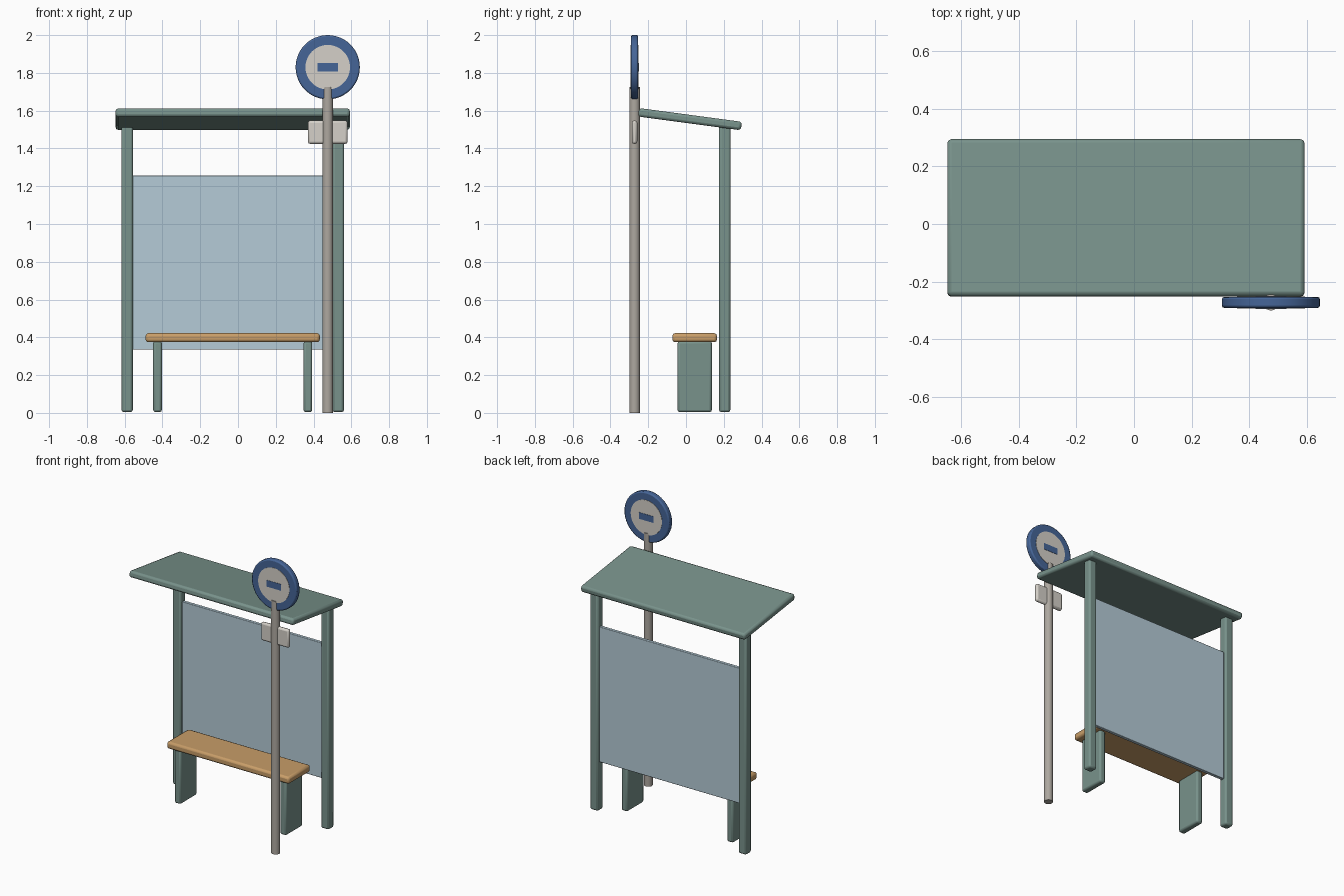
import bpy
from math import radians

if "Cube" in bpy.data.objects:
    bpy.data.objects.remove(bpy.data.objects["Cube"])


def material(name, rgb):
    m = bpy.data.materials.new(name)
    m.diffuse_color = (*rgb, 1)
    m.use_nodes = True
    m.node_tree.nodes["Principled BSDF"].inputs["Base Color"].default_value = m.diffuse_color
    return m


GREEN = material("green_paint", (0.19, 0.29, 0.26))
WOOD = material("wood", (0.58, 0.34, 0.14))
GLASS = material("glass", (0.46, 0.60, 0.68))
STEEL = material("steel", (0.42, 0.39, 0.35))
WHITE = material("white_paint", (0.66, 0.63, 0.58))
BLUE = material("blue_paint", (0.06, 0.13, 0.31))


def finish(name, mat, bevel):
    ob = bpy.context.object
    ob.name = name
    ob.data.materials.append(mat)
    if bevel:
        b = ob.modifiers.new("Bevel", 'BEVEL')
        b.width = bevel
        b.segments = 2
        b.limit_method = 'ANGLE'
        b.angle_limit = radians(40)
    bpy.ops.object.shade_smooth_by_angle(angle=radians(35))
    return ob


def box(name, center, size, mat, bevel=0.012, tilt=0):
    bpy.ops.mesh.primitive_cube_add(size=1, location=center)
    ob = bpy.context.object
    ob.scale = size
    bpy.ops.object.transform_apply(location=False, rotation=False, scale=True)
    ob.rotation_euler.x = tilt
    return finish(name, mat, bevel)


def cylinder(name, center, radius, depth, mat, bevel=0, sides=48, facing_front=False):
    rot = (radians(90), 0, 0) if facing_front else (0, 0, 0)
    bpy.ops.mesh.primitive_cylinder_add(vertices=sides, radius=radius, depth=depth,
                                        location=center, rotation=rot)
    return finish(name, mat, bevel)


MID = -0.028             # centre of the shelter in x
SIGN_X, SIGN_Y, SIGN_Z = 0.475, -0.272, 1.83

# Shelter: sloping roof, two rear posts and the glass panel between them
box("roof", (MID, 0.021, 1.555), (1.24, 0.549, 0.045), GREEN, 0.014, radians(-7.6))
for side, s in (("left", -1), ("right", 1)):
    box(side + "_post", (MID + s * 0.559, 0.205, 0.762), (0.06, 0.06, 1.516), GREEN)
box("glass_panel", (MID, 0.205, 0.796), (1.06, 0.022, 0.922), GLASS, 0.003)

# Bench
box("bench_seat", (MID, 0.046, 0.398), (0.922, 0.236, 0.048), WOOD, 0.014)
for side, s in (("left", -1), ("right", 1)):
    box(side + "_bench_leg", (MID + s * 0.398, 0.046, 0.192), (0.046, 0.182, 0.376), GREEN)

# Stop sign pole with a small plate
cylinder("sign_pole", (SIGN_X, SIGN_Y, 0.8625), 0.028, 1.725, STEEL, sides=24)
box("small_plate", (SIGN_X, SIGN_Y, 1.486), (0.21, 0.028, 0.124), WHITE)

# Round sign, the same on both faces
cylinder("sign_disc", (SIGN_X, SIGN_Y, SIGN_Z), 0.17, 0.038, BLUE, 0.008, facing_front=True)
cylinder("sign_face", (SIGN_X, SIGN_Y, SIGN_Z), 0.118, 0.042, WHITE, facing_front=True)
box("sign_bar", (SIGN_X, SIGN_Y, SIGN_Z), (0.108, 0.046, 0.044), BLUE, 0)
